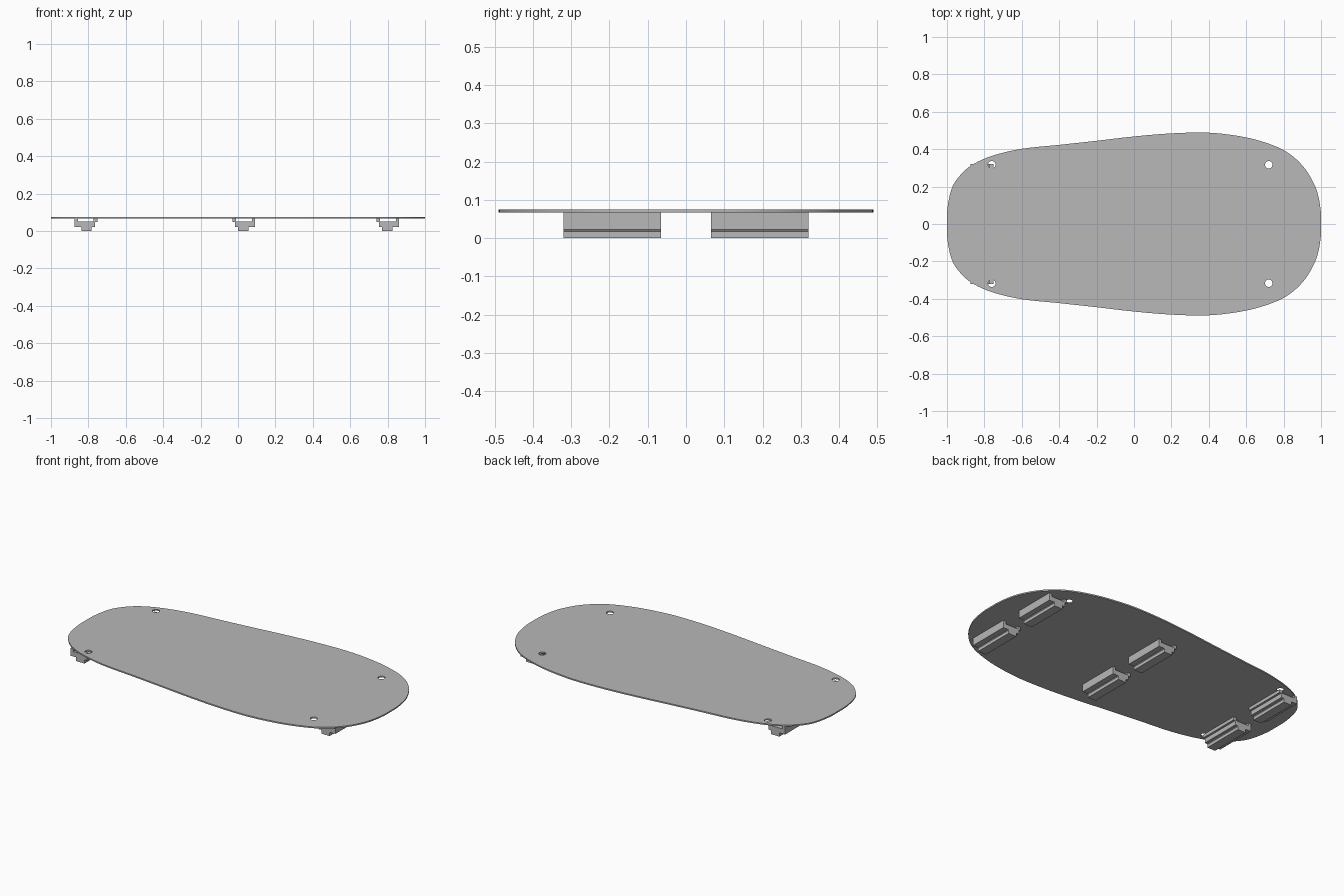
import bpy, bmesh, math
from mathutils import Vector

if "Cube" in bpy.data.objects:
    bpy.data.objects.remove(bpy.data.objects["Cube"])

grey = bpy.data.materials.new("plain grey")
grey.diffuse_color = (0.48, 0.48, 0.48, 1)
grey.use_nodes = True
grey.node_tree.nodes["Principled BSDF"].inputs["Base Color"].default_value = grey.diffuse_color

DECK_BOTTOM, DECK_TOP = 0.067, 0.075


def finish(obj, angle):
    """Clean the mesh, colour it and smooth its gentle edges."""
    bm = bmesh.new()
    bm.from_mesh(obj.data)
    bmesh.ops.remove_doubles(bm, verts=bm.verts, dist=1e-5)
    bmesh.ops.recalc_face_normals(bm, faces=bm.faces)
    bm.to_mesh(obj.data)
    bm.free()
    obj.data.materials.clear()
    obj.data.materials.append(grey)
    bpy.ops.object.select_all(action='DESELECT')
    obj.select_set(True)
    bpy.context.view_layer.objects.active = obj
    bpy.ops.object.shade_smooth_by_angle(angle=math.radians(angle))


def smooth_loop(points, steps=5):
    """Closed Catmull-Rom curve through the points."""
    out, n = [], len(points)
    for i in range(n):
        a, b, c, d = (Vector(points[(i + k) % n]) for k in (-1, 0, 1, 2))
        for s in range(steps):
            t = s / steps
            out.append(0.5 * (2 * b + (c - a) * t + (2 * a - 5 * b + 4 * c - d) * t * t
                              + (3 * b - a - 3 * c + d) * t ** 3))
    return out


# Deck: tapered rounded outline with four bolt holes
half = [(-0.998, 0.08), (-0.978, 0.18), (-0.94, 0.248), (-0.87, 0.313), (-0.76, 0.364),
        (-0.6, 0.402), (-0.4, 0.423), (-0.2, 0.445), (0, 0.468), (0.19, 0.484),
        (0.366, 0.489), (0.5, 0.479), (0.65, 0.451), (0.8, 0.395), (0.906, 0.306),
        (0.973, 0.19), (0.998, 0.075)]
outline = smooth_loop(half + [(1, 0)] + [(x, -y) for x, y in reversed(half)] + [(-1, 0)])
loops = [outline]
for hx in (-0.76, 0.72):
    for hy in (-0.317, 0.317):
        loops.append([(hx + 0.02 * math.cos(a * math.tau / 24),
                       hy + 0.02 * math.sin(a * math.tau / 24)) for a in range(24)])

curve = bpy.data.curves.new("deck", 'CURVE')
curve.dimensions = '2D'
curve.fill_mode = 'BOTH'
curve.extrude = (DECK_TOP - DECK_BOTTOM) / 2
for loop in loops:
    spline = curve.splines.new('POLY')
    spline.points.add(len(loop) - 1)
    for p, (x, y) in zip(spline.points, loop):
        p.co = (x, y, 0, 1)
    spline.use_cyclic_u = True
deck = bpy.data.objects.new("deck", curve)
bpy.context.collection.objects.link(deck)
deck.location.z = (DECK_TOP + DECK_BOTTOM) / 2
bpy.context.view_layer.objects.active = deck
deck.select_set(True)
bpy.ops.object.convert(target='MESH')
finish(bpy.context.view_layer.objects.active, 30)

# Bracket section: keel, tray, outer wall and stepped inner ear
section = [(0, 0.022), (0.034, 0.022), (0.037, 0.018), (0.037, 0), (0.091, 0),
           (0.091, 0.018), (0.094, 0.022), (0.109, 0.022), (0.109, 0.048),
           (0.122, 0.048), (0.122, DECK_BOTTOM), (0.102, DECK_BOTTOM),
           (0.102, 0.051), (0.018, 0.051), (0.018, DECK_BOTTOM), (0, DECK_BOTTOM)]


def bracket(name, x, direction, y0, y1):
    bm = bmesh.new()
    face = bm.faces.new([bm.verts.new((x + direction * u, y0, z)) for u, z in section])
    ext = bmesh.ops.extrude_face_region(bm, geom=[face])
    moved = [g for g in ext["geom"] if isinstance(g, bmesh.types.BMVert)]
    bmesh.ops.translate(bm, verts=moved, vec=(0, y1 - y0, 0))
    mesh = bpy.data.meshes.new(name)
    bm.to_mesh(mesh)
    bm.free()
    obj = bpy.data.objects.new(name, mesh)
    bpy.context.collection.objects.link(obj)
    finish(obj, 20)


# Three pairs of brackets under the deck
for place, x, direction in (("left", -0.874, 1), ("middle", 0.092, -1), ("right", 0.862, -1)):
    bracket(place + "_front_bracket", x, direction, -0.32, -0.065)
    bracket(place + "_back_bracket", x, direction, 0.065, 0.32)
